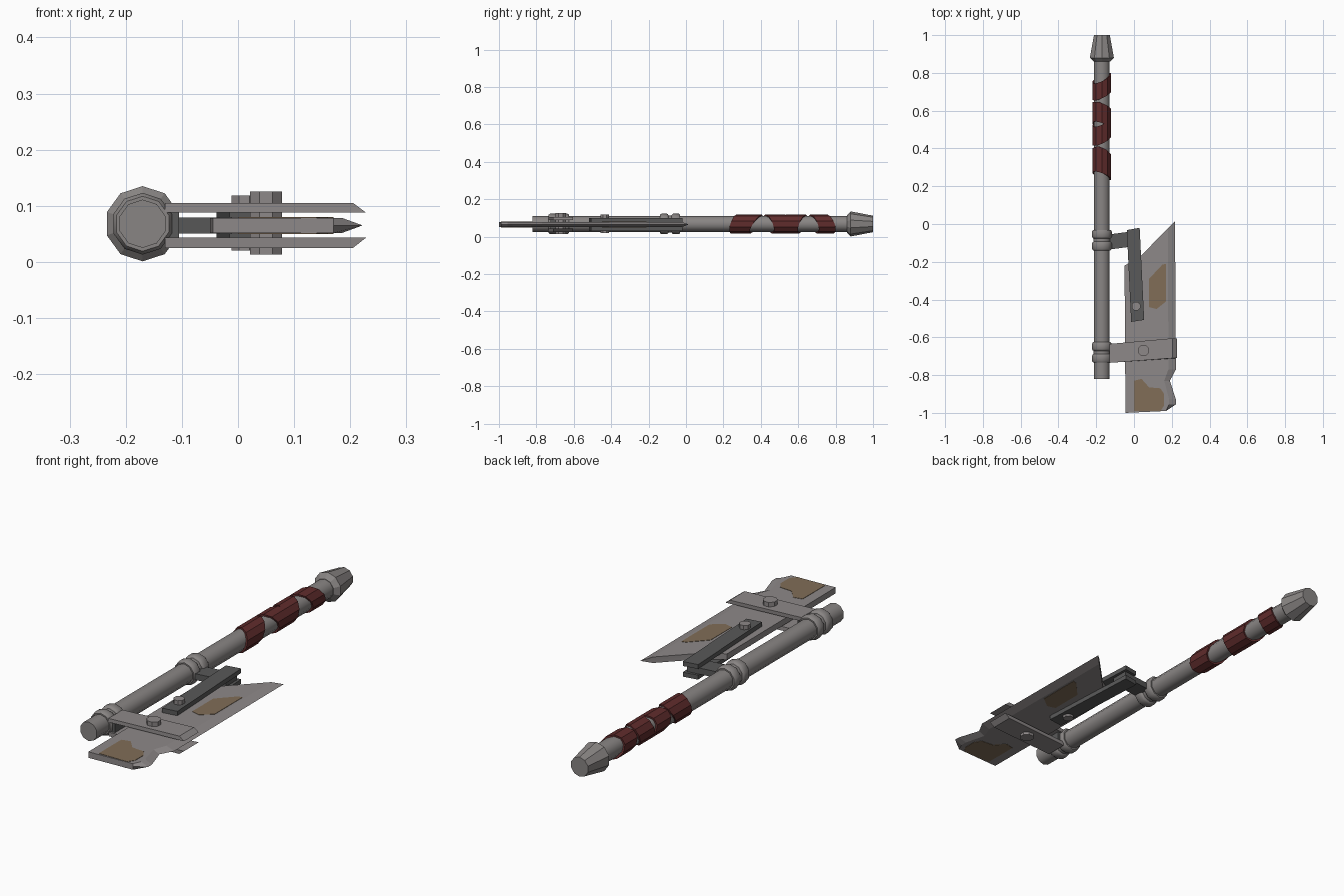
import bpy, bmesh, math

if "Cube" in bpy.data.objects:
    bpy.data.objects.remove(bpy.data.objects["Cube"])

AXIS_X, MID_Z, SIDES = -0.17, 0.068, 10
BLADE_Z = 0.065


def material(name, color):
    m = bpy.data.materials.new(name)
    m.use_nodes = True
    m.diffuse_color = (*color, 1)
    bsdf = m.node_tree.nodes["Principled BSDF"]
    bsdf.inputs["Base Color"].default_value = (*color, 1)
    bsdf.inputs["Roughness"].default_value = 0.7
    return m


STEEL = material("worn steel", (0.27, 0.25, 0.25))
SHAFT = material("shaft grey", (0.25, 0.235, 0.23))
DARK = material("dark iron", (0.10, 0.10, 0.10))
RED = material("red wrap", (0.115, 0.025, 0.025))
RUST = material("rust", (0.22, 0.155, 0.095))


def loft(name, rings, mat, smooth=False, closed=False):
    """Skin a stack of equal point rings; cap the ends or join them in a loop."""
    bm = bmesh.new()
    rows = [[bm.verts.new(p) for p in ring] for ring in rings]
    pairs = list(zip(rows, rows[1:]))
    if closed:
        pairs.append((rows[-1], rows[0]))
    else:
        bm.faces.new(rows[0])
        bm.faces.new(rows[-1])
    n = len(rows[0])
    for a, b in pairs:
        for i in range(n):
            j = (i + 1) % n
            bm.faces.new((a[i], a[j], b[j], b[i]))
    bmesh.ops.recalc_face_normals(bm, faces=bm.faces[:])
    mesh = bpy.data.meshes.new(name)
    bm.to_mesh(mesh)
    bm.free()
    mesh.materials.append(mat)
    ob = bpy.data.objects.new(name, mesh)
    bpy.context.collection.objects.link(ob)
    if smooth:
        bpy.ops.object.select_all(action="DESELECT")
        ob.select_set(True)
        bpy.context.view_layer.objects.active = ob
        bpy.ops.object.shade_smooth_by_angle(angle=math.radians(40))
    return ob


def plate(name, pts, z0, z1, mat, top=None):
    return loft(name, [[(x, y, z0) for x, y in pts],
                       [(x, y, z1) for x, y in (top or pts)]], mat)


def turned(name, profile, mat, smooth=True):
    """Ten-sided turning along the shaft from (y, radius) pairs."""
    angles = [math.pi / 2 + math.tau * i / SIDES for i in range(SIDES)]
    return loft(name, [[(AXIS_X + r * math.cos(a), y, MID_Z + r * math.sin(a))
                        for a in angles] for y, r in profile], mat, smooth)


def bolt(name, x, y, r, z0, z1):
    pts = [(x + r * math.cos(math.tau * (i + 0.5) / 8),
            y + r * math.sin(math.tau * (i + 0.5) / 8)) for i in range(8)]
    return plate(name, pts, z0, z1, STEEL)


# Shaft and flared pommel
turned("shaft", [(-0.82, 0.043), (0.88, 0.043)], SHAFT)
turned("pommel", [(0.86, 0.045), (0.88, 0.067), (1.0, 0.044)], SHAFT, False)

# Paired collars that hold the blade brackets
for name, y in (("upper_collar", -0.085), ("lower_collar", -0.68)):
    half = [(0.008, 0.046), (0.012, 0.052), (0.018, 0.055), (0.046, 0.055), (0.054, 0.049)]
    turned(name, [(y - d, r) for d, r in reversed(half)] + [(y + d, r) for d, r in half], SHAFT)

# Cloth wrap: tilted bands whose alternating slants leave wedge gaps
bands = [(0.27, 0.405, 0.03), (0.425, 0.525, -0.025), (0.535, 0.64, 0.025), (0.665, 0.755, -0.025)]
for k, (lo, hi, tilt) in enumerate(bands):
    rings = []
    for i in range(20):
        a = math.pi / 2 + math.tau * i / 20
        # Stay on the flat facets between corners
        r = 0.051 if i % 2 == 0 else 0.051 * math.cos(math.pi / SIDES)
        lean = tilt * (math.sin(a) - 1) * (-1 if k == 0 else 1)
        y0 = lo - abs(lean) * 0.5 if k == 0 else lo + lean * 0.7
        y1 = hi - 0.03 * (1 - math.sin(a)) if k == 0 else hi + lean * 0.7
        skew = 0.022 * math.cos(a) * (1 if k % 2 else -0.8)
        rings.append([(AXIS_X + q * math.cos(a), y + skew, MID_Z + q * math.sin(a))
                      for y, q in ((y0, r), (y1, r), (y1, r - 0.011), (y0, r - 0.011))])
    loft("wrap_band_%d" % (k + 1), rings, RED, closed=True)

# Blade with a tapered cutting edge and a chipped notch
outer = [(-0.05, -0.22), (-0.045, -1.0), (0.17, -0.99), (0.222, -0.955), (0.222, -0.93),
         (0.19, -0.83), (0.222, -0.77), (0.217, 0.015), (0.035, -0.17)]
inner = list(outer)
inner[3:8] = [(0.185, -0.955), (0.185, -0.925), (0.16, -0.83), (0.182, -0.77), (0.18, -0.022)]
loft("blade", [[(x, y, BLADE_Z + dz) for x, y in ring]
               for ring, dz in ((inner, -0.0135), (outer, 0), (inner, 0.0135))], STEEL)

# Rust stains on both blade faces
stains = {
    "upper_stain": [(0.08, -0.29), (0.15, -0.215), (0.17, -0.21), (0.17, -0.41),
                    (0.12, -0.45), (0.08, -0.44)],
    "lower_stain": [(0, -0.83), (0.04, -0.82), (0.08, -0.865), (0.14, -0.87), (0.16, -0.9),
                    (0.16, -0.96), (0.14, -0.99), (0, -0.99)],
}
for name, pts in stains.items():
    for side, sign in (("top", 1), ("bottom", -1)):
        plate(name + "_" + side, pts, BLADE_Z + sign * 0.012, BLADE_Z + sign * 0.015, RUST)

# Lower bracket: two straps with slanted tips, and a block at the collar
strap = [(-0.13, -0.635), (0.228, -0.605), (0.228, -0.71), (-0.13, -0.735)]
short = [(x if x < 0 else 0.205, y) for x, y in strap]
plate("top_strap", strap, 0.088, 0.105, STEEL, short)
plate("bottom_strap", short, 0.025, 0.043, STEEL, strap)
plate("strap_block", [(-0.14, -0.645), (-0.105, -0.643), (-0.105, -0.725), (-0.14, -0.725)],
      0.043, 0.088, DARK)

# Upper bracket: link from the collar and two dark arms gripping the blade
plate("upper_link", [(-0.13, -0.055), (0.02, -0.035), (0.02, -0.115), (-0.13, -0.135)],
      0.051, 0.079, DARK)
arm = [(-0.038, -0.032), (0.03, -0.02), (0.054, -0.508), (-0.015, -0.518)]
plate("top_arm", arm, 0.079, 0.099, DARK)
plate("bottom_arm", arm, 0.031, 0.051, DARK)

# Through bolts
bolt("strap_bolt", 0.05, -0.67, 0.031, 0.013, 0.125)
bolt("arm_bolt", 0.011, -0.435, 0.024, 0.02, 0.118)
